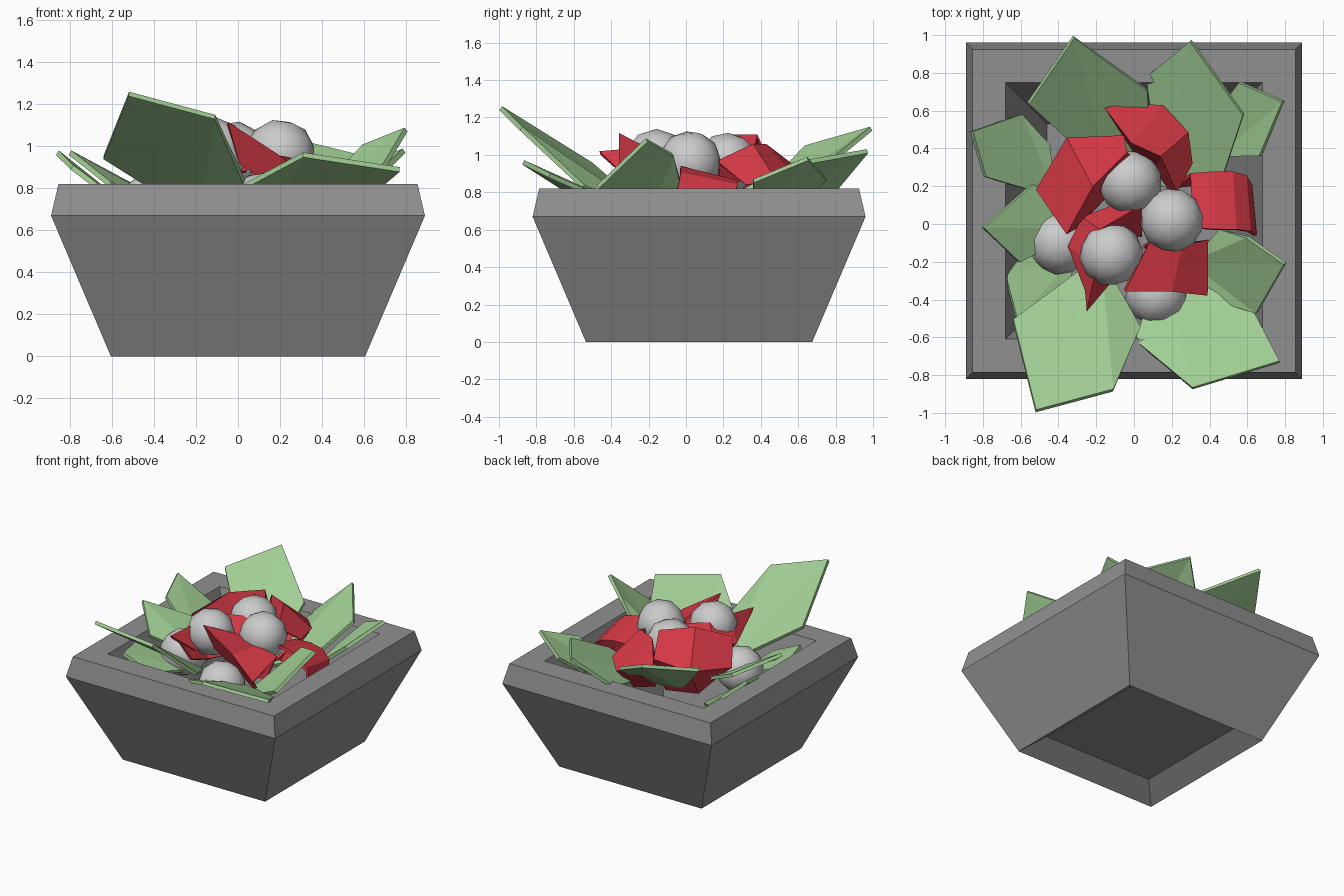
import bpy, bmesh


def material(name, rgb):
    m = bpy.data.materials.new(name)
    m.diffuse_color = (*rgb, 1)
    return m


GREEN = material("leaf_green", (0.36, 0.62, 0.30))
RED = material("petal_red", (0.66, 0.04, 0.06))
STONE = material("planter_grey", (0.28, 0.28, 0.28))


def make(name, verts, faces, mat=None, thick=0):
    me = bpy.data.meshes.new(name)
    me.from_pydata(verts, [], faces)
    bm = bmesh.new()
    bm.from_mesh(me)
    bmesh.ops.recalc_face_normals(bm, faces=bm.faces)
    bm.to_mesh(me)
    bm.free()
    ob = bpy.data.objects.new(name, me)
    bpy.context.collection.objects.link(ob)
    if mat:
        me.materials.append(mat)
    if thick:
        s = ob.modifiers.new("thickness", "SOLIDIFY")
        s.thickness = thick
        s.offset = 0
    return ob


# Tapered square planter: recessed underside, outer wall, rim, inner wall, floor
PY = 0.07
rings = [(0.466, 0.11), (0.605, 0), (0.89, 0.67), (0.855, 0.82), (0.68, 0.82), (0.46, 0.14)]
verts = [(sx * h, PY + sy * h, z) for h, z in rings
         for sx, sy in ((-1, -1), (1, -1), (1, 1), (-1, 1))]
faces = [(4 * r + i, 4 * r + (i + 1) % 4, 4 * r + 4 + (i + 1) % 4, 4 * r + 4 + i)
         for r in range(len(rings) - 1) for i in range(4)]
n = len(verts)
faces += [(0, 1, 2, 3), (n - 4, n - 3, n - 2, n - 1)]
make("planter", verts, faces, STONE)


# Leaves: flat angular plates, fanned out from a base point low in the pot
def leaf(name, *pts):
    make(name, pts, [(0, i, i + 1) for i in range(1, len(pts) - 1)], GREEN, 0.025)


leaf("leaf_front_left", (-0.18, -0.17, 0.66), (-0.64, -0.51, 0.95), (-0.52, -0.99, 1.25),
     (-0.11, -0.88, 1.14), (0.03, -0.55, 0.83))
leaf("leaf_front_right", (0.14, -0.2, 0.66), (0.01, -0.62, 0.80), (0.31, -0.87, 0.96),
     (0.77, -0.73, 0.89), (0.64, -0.48, 0.78))
leaf("leaf_back_left", (-0.14, 0.26, 0.64), (-0.56, 0.64, 1.04), (-0.32, 0.99, 1.14),
     (0.07, 0.71, 0.91), (0.08, 0.45, 0.74))
leaf("leaf_back_right", (0.15, 0.2, 0.64), (0.07, 0.78, 0.79), (0.30, 0.97, 1.02),
     (0.58, 0.58, 0.95), (0.46, 0.22, 0.76))
leaf("leaf_left_rear", (-0.42, 0.14, 0.62), (-0.79, 0.25, 0.90), (-0.86, 0.49, 0.97),
     (-0.60, 0.58, 0.75), (-0.45, 0.42, 0.66))
leaf("leaf_left", (-0.25, -0.02, 0.66), (-0.61, -0.20, 0.82), (-0.80, -0.02, 0.97),
     (-0.54, 0.21, 0.83), (-0.25, 0.15, 0.70))
leaf("leaf_right_rear", (0.45, 0.36, 0.68), (0.67, 0.36, 0.86), (0.79, 0.65, 0.98),
     (0.56, 0.75, 0.87), (0.45, 0.6, 0.74))
leaf("leaf_right", (0.3, -0.2, 0.68), (0.36, -0.38, 0.68), (0.65, -0.47, 0.83),
     (0.80, -0.21, 1.08), (0.60, -0.07, 1.00), (0.46, -0.03, 0.85))
leaf("leaf_left_front", (-0.3, -0.15, 0.62), (-0.61, -0.18, 0.74), (-0.68, -0.28, 0.78),
     (-0.62, -0.51, 0.80), (-0.4, -0.5, 0.70))


# Red petals: folded bands made of rows of points
def petal(name, *rows):
    w = len(rows[0])
    pts = [p for row in rows for p in row]
    fs = [(r * w + i, r * w + i + 1, r * w + w + i + 1, r * w + w + i)
          for r in range(len(rows) - 1) for i in range(w - 1)]
    make(name, pts, fs, RED, 0.02)


petal("petal_back_left",
      [(-0.32, 0.02, 0.72), (-0.30, 0.28, 0.66), (-0.08, 0.36, 0.66)],
      [(-0.51, 0.18, 0.87), (-0.35, 0.45, 0.90), (-0.05, 0.46, 0.92)],
      [(-0.36, -0.05, 0.97), (-0.22, 0.20, 1.10), (-0.04, 0.38, 1.10)],
      [(-0.30, -0.01, 0.80), (-0.14, 0.16, 0.84), (0.0, 0.35, 0.90)])
petal("petal_back",
      [(-0.04, 0.42, 0.70), (0.10, 0.48, 0.68), (0.20, 0.36, 0.68), (0.18, 0.18, 0.70)],
      [(-0.06, 0.63, 0.86), (0.15, 0.62, 0.84), (0.28, 0.48, 0.86), (0.30, 0.32, 0.84)],
      [(-0.15, 0.61, 0.91), (-0.01, 0.43, 1.05), (0.14, 0.36, 1.05), (0.23, 0.17, 0.96)],
      [(-0.06, 0.50, 0.82), (0.02, 0.36, 0.86), (0.12, 0.28, 0.86), (0.20, 0.18, 0.82)])
petal("petal_right",
      [(0.22, 0.20, 0.70), (0.40, 0.22, 0.68), (0.50, 0.20, 0.66), (0.56, 0.18, 0.64), (0.60, 0.16, 0.62)],
      [(0.30, 0.26, 0.86), (0.42, 0.27, 0.86), (0.52, 0.27, 0.84), (0.59, 0.25, 0.79), (0.62, 0.20, 0.70)],
      [(0.31, -0.02, 0.93), (0.43, -0.03, 0.93), (0.54, -0.03, 0.90), (0.61, -0.04, 0.84), (0.64, -0.06, 0.74)])
petal("petal_front_left",
      [(-0.20, -0.28, 0.78), (-0.18, -0.10, 0.72), (-0.12, 0.02, 0.72), (0.02, 0.04, 0.74)],
      [(-0.25, -0.35, 0.92), (-0.34, -0.12, 0.90), (-0.27, 0.03, 0.90), (-0.06, 0.11, 0.92)],
      [(-0.25, -0.46, 1.01), (-0.20, -0.22, 1.03), (-0.18, -0.03, 1.04), (0.04, 0.10, 1.02)],
      [(-0.14, -0.32, 0.88), (-0.12, -0.18, 0.86), (-0.08, -0.06, 0.86), (0.04, -0.06, 0.88)])
petal("petal_front_right",
      [(0.05, -0.12, 0.74), (0.20, -0.12, 0.72), (0.32, -0.12, 0.70)],
      [(0.08, -0.10, 0.97), (0.25, -0.12, 0.94), (0.39, -0.09, 0.88)],
      [(-0.05, -0.35, 1.11), (0.20, -0.35, 0.95), (0.39, -0.37, 0.80)],
      [(0.01, -0.28, 0.92), (0.20, -0.28, 0.80), (0.35, -0.28, 0.70)])

# Round low-poly blossoms nestled in the petals
for i, (x, y, z) in enumerate([(-0.02, 0.22, 0.95), (0.20, 0.02, 0.96), (-0.12, -0.16, 0.97),
                               (0.12, -0.37, 0.71), (-0.39, -0.10, 0.72)]):
    bpy.ops.mesh.primitive_ico_sphere_add(subdivisions=2, radius=0.17, location=(x, y, z),
                                          rotation=(0.5 + i, 0.4 * i, 0.7 * i))
    bpy.context.object.name = f"blossom_{i + 1}"
    bpy.ops.object.shade_smooth()
